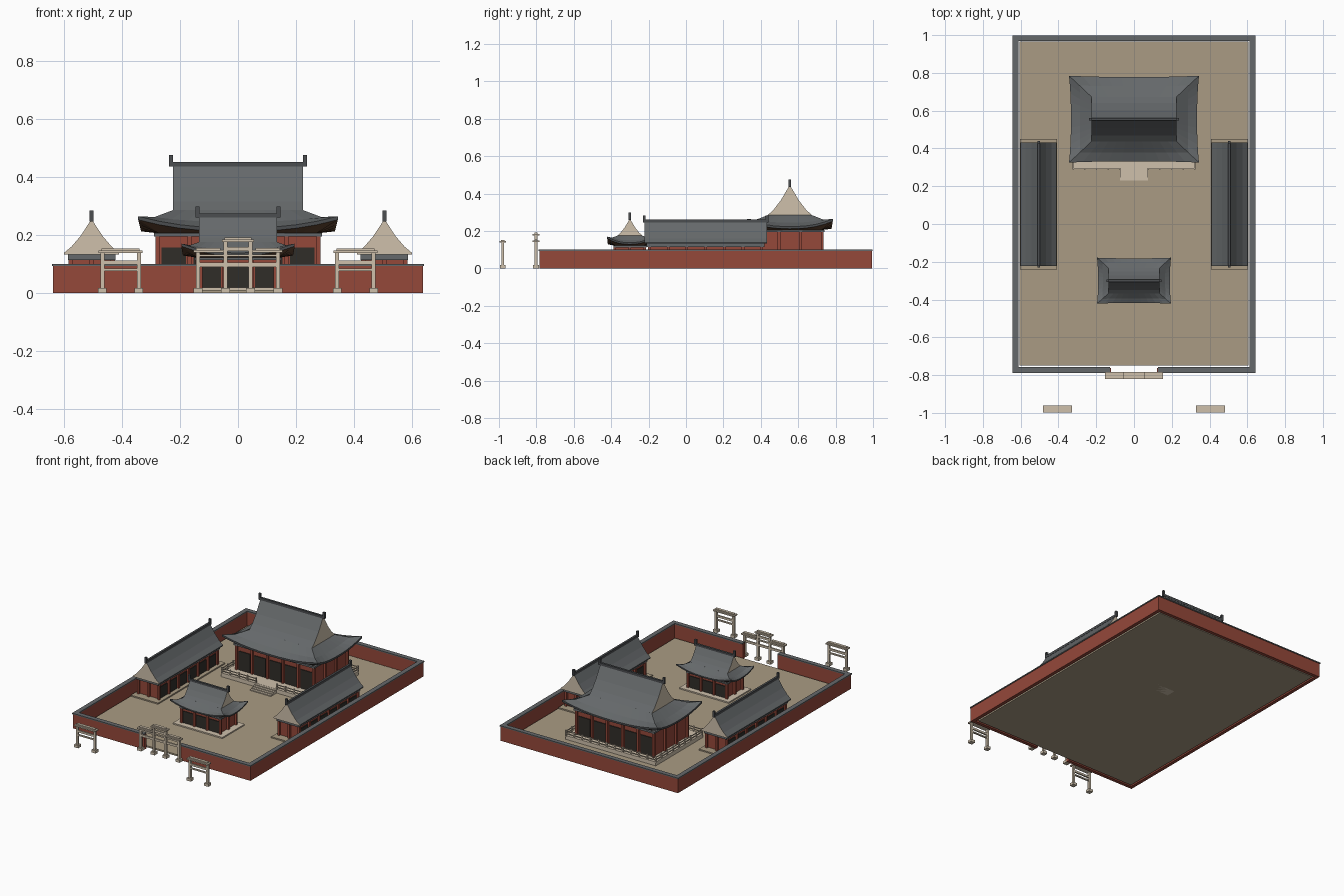
import bpy, bmesh
from mathutils import Vector

if "Cube" in bpy.data.objects:
    bpy.data.objects.remove(bpy.data.objects["Cube"])

def material(name, rgb):
    m = bpy.data.materials.new(name)
    m.diffuse_color = (*rgb, 1)
    m.use_nodes = True
    m.node_tree.nodes["Principled BSDF"].inputs["Base Color"].default_value = m.diffuse_color
    return m

RED = material("red_wood", (0.30, 0.065, 0.042))
ROOF = material("roof_tile", (0.13, 0.14, 0.145))
RIDGE = material("ridge_tile", (0.07, 0.075, 0.08))
STONE = material("pale_stone", (0.62, 0.53, 0.41))
GROUND = material("paving", (0.40, 0.33, 0.23))
DARK = material("door_panel", (0.03, 0.026, 0.022))
WOOD = material("eave_wood", (0.13, 0.065, 0.035))

def finish(name, bm, mats):
    bmesh.ops.recalc_face_normals(bm, faces=bm.faces)
    me = bpy.data.meshes.new(name)
    bm.to_mesh(me)
    bm.free()
    for m in mats:
        me.materials.append(m)
    ob = bpy.data.objects.new(name, me)
    bpy.context.collection.objects.link(ob)
    return ob

def boxes(name, mat, items):
    """One object from boxes given as (x0, x1, y0, y1, z0, z1)."""
    bm = bmesh.new()
    for x0, x1, y0, y1, z0, z1 in items:
        vs = bmesh.ops.create_cube(bm, size=1)["verts"]
        for v in vs:
            v.co = Vector(((x0 + x1) / 2 + v.co.x * (x1 - x0),
                           (y0 + y1) / 2 + v.co.y * (y1 - y0),
                           (z0 + z1) / 2 + v.co.z * (z1 - z0)))
    return finish(name, bm, [mat])

def cbox(x, y, hx, hy, z0, z1):
    return (x - hx, x + hx, y - hy, y + hy, z0, z1)

def gable_roof(name, cx, cy, half_len, half_w, z0, z1, along_x, lip=0.0):
    """Concave tiled slopes with stone gable ends."""
    h = z1 - z0
    prof = [(half_w, z0 - lip), (half_w, z0), (0.72 * half_w, z0 + 0.20 * h),
            (0.40 * half_w, z0 + 0.52 * h), (0.03 * half_w, z1)]
    prof += [(-a, z) for a, z in reversed(prof)]
    if not lip:
        prof = prof[1:-1]
    bm = bmesh.new()
    ends = []
    for s in (-half_len, half_len):
        ends.append([bm.verts.new((cx + s, cy + a, z) if along_x else (cx + a, cy + s, z))
                     for a, z in prof])
    n = len(prof)
    for i in range(n):
        j = (i + 1) % n
        bm.faces.new((ends[0][i], ends[0][j], ends[1][j], ends[1][i]))
    for e in ends:
        bm.faces.new(e).material_index = 1
    finish(name, bm, [ROOF, STONE])

def ridge(name, cx, cy, half, z0, z1, ztop, along_x):
    """Ridge beam with an upright finial at each end."""
    items = [(-half, half, z0, z1)]
    items += [(s * (half - 0.007) - 0.007, s * (half - 0.007) + 0.007, z0, ztop) for s in (-1, 1)]
    out = []
    for a0, a1, b0, b1 in items:
        out.append((cx + a0, cx + a1, cy - 0.007, cy + 0.007, b0, b1) if along_x
                   else (cx - 0.007, cx + 0.007, cy + a0, cy + a1, b0, b1))
    boxes(name, RIDGE, out)

def skirt_roof(name, cx, cy, inner, eave, body, z_in, z_eave, lift, z_body, thick):
    """Hipped skirt with upswept corners, closed below by a wooden soffit."""
    n = 10
    ts = [-1 + 2 * i / n for i in range(n)]
    def ring(hx, hy, z, up, flare):
        pts = []
        for sx, sy, ux, uy in ((0, -1, 1, 0), (1, 0, 0, 1), (0, 1, -1, 0), (-1, 0, 0, -1)):
            for t in ts:
                k = abs(t) ** 2.5
                f = 1 + flare * k
                pts.append((cx + (sx + ux * t) * hx * f, cy + (sy + uy * t) * hy * f, z + up * k))
        return pts
    ex, ey = eave
    ix, iy = inner
    mx, my = ix + 0.55 * (ex - ix), iy + 0.55 * (ey - iy)
    zm = z_in + 0.66 * (z_eave - z_in)
    bm = bmesh.new()
    rings = [[bm.verts.new(p) for p in r] for r in (
        ring(ix, iy, z_in, 0, 0), ring(mx, my, zm, lift * 0.42, 0.01), ring(ex, ey, z_eave, lift, 0.03),
        ring(ex, ey, z_eave - thick, lift, 0.03), ring(*body, z_body, 0, 0))]
    m = len(rings[0])
    for k in range(4):
        for i in range(m):
            j = (i + 1) % m
            f = bm.faces.new((rings[k][i], rings[k][j], rings[k + 1][j], rings[k + 1][i]))
            f.material_index = (0, 0, 1, 2)[k]
    bm.faces.new(rings[0])
    bm.faces.new(rings[4]).material_index = 2
    finish(name, bm, [ROOF, RIDGE, WOOD])

def hall_body(name, cx, cy, hx, hy, z0, z1, nx, ny, doors_x):
    """Red walls, columns round the edge and dark doors on the two long sides."""
    boxes(name + "_walls", RED, [cbox(cx, cy, hx - 0.006, hy - 0.006, z0, z1)])
    cols, doors = [], []
    c = 0.007
    for i in range(nx + 1):
        x = cx - hx + 2 * hx * i / nx
        cols += [cbox(x, cy + s * hy, c, c, z0, z1) for s in (-1, 1)]
    for i in range(1, ny):
        y = cy - hy + 2 * hy * i / ny
        cols += [cbox(cx + s * hx, y, c, c, z0, z1) for s in (-1, 1)]
    n, h = (nx, hx) if doors_x else (ny, hy)
    for i in range(n):
        p = -h + h * (2 * i + 1) / n
        w = h / n * 0.76
        zt = z0 + 0.74 * (z1 - z0)
        for s in (-1, 1):
            doors.append(cbox(cx + p, cy + s * (hy - 0.005), w, 0.004, z0, zt) if doors_x
                         else cbox(cx + s * (hx - 0.005), cy + p, 0.004, w, z0, zt))
    boxes(name + "_columns", RED, cols)
    boxes(name + "_doors", DARK, doors)

# courtyard floor and enclosing wall
boxes("courtyard_floor", GROUND, [(-0.605, 0.605, -0.75, 0.965, 0, 0.01)])
def wall_parts(w, e, z0, z1):
    X, Y0, Y1, g = 0.642 - e, -0.788 + e, 0.998 - e, 0.127 - e
    return [(-X, X, Y1 - w, Y1, z0, z1),
            (-X, -X + w, Y0, Y1 - w, z0, z1), (X - w, X, Y0, Y1 - w, z0, z1),
            (-X + w, -g, Y0, Y0 + w, z0, z1), (g, X - w, Y0, Y0 + w, z0, z1)]
boxes("perimeter_wall", RED, wall_parts(0.022, 0.004, 0, 0.093))
boxes("wall_cap", ROOF, wall_parts(0.03, 0, 0.093, 0.1))

# main hall
boxes("main_platform", STONE, [(-0.325, 0.325, 0.29, 0.775, 0, 0.035)])
boxes("main_steps", STONE, [(-0.075, 0.075, 0.29 - 0.015 * (4 - i), 0.292, 0, 0.01 + 0.006 * (i + 1))
                            for i in range(4)])
hall_body("main_hall", 0, 0.555, 0.278, 0.173, 0.035, 0.2, 5, 3, True)
boxes("main_hall_beam", ROOF, [cbox(0, 0.555, 0.29, 0.185, 0.194, 0.206)])
skirt_roof("main_lower_roof", 0, 0.555, (0.225, 0.118), (0.334, 0.223), (0.27, 0.17),
           0.285, 0.224, 0.04, 0.205, 0.012)
gable_roof("main_upper_roof", 0, 0.555, 0.225, 0.12, 0.283, 0.44, True)
ridge("main_ridge", 0, 0.555, 0.238, 0.436, 0.452, 0.476, True)

# balustrade round the main platform, open at the steps
rails, posts = [], []
for x0, x1, y0, y1 in ((-0.322, -0.075, 0.293, 0.293), (0.075, 0.322, 0.293, 0.293),
                       (-0.322, 0.322, 0.772, 0.772), (-0.322, -0.322, 0.293, 0.772),
                       (0.322, 0.322, 0.293, 0.772)):
    for z in (0.045, 0.06):
        rails.append((x0 - 0.002, x1 + 0.002, y0 - 0.002, y1 + 0.002, z, z + 0.005))
    n = max(1, round((x1 - x0 + y1 - y0) / 0.06))
    for i in range(n + 1):
        posts.append(cbox(x0 + (x1 - x0) * i / n, y0 + (y1 - y0) * i / n, 0.0035, 0.0035, 0.03, 0.07))
boxes("balustrade_rails", STONE, rails)
boxes("balustrade_posts", STONE, posts)

# front hall
boxes("front_platform", STONE, [cbox(0, -0.3, 0.178, 0.115, 0, 0.018)])
hall_body("front_hall", 0, -0.3, 0.14, 0.08, 0.018, 0.12, 3, 2, True)
boxes("front_hall_beam", ROOF, [cbox(0, -0.3, 0.148, 0.088, 0.113, 0.122)])
skirt_roof("front_lower_roof", 0, -0.3, (0.135, 0.067), (0.19, 0.118), (0.135, 0.075),
           0.175, 0.138, 0.032, 0.12, 0.009)
gable_roof("front_upper_roof", 0, -0.3, 0.135, 0.069, 0.173, 0.262, True)
ridge("front_ridge", 0, -0.3, 0.146, 0.26, 0.273, 0.298, True)

# side halls
for s, side in ((-1, "left"), (1, "right")):
    x, y = s * 0.505, 0.105
    boxes(side + "_hall_platform", GROUND, [cbox(x, y, 0.098, 0.345, 0, 0.018)])
    hall_body(side + "_hall", x, y, 0.073, 0.3, 0.018, 0.118, 2, 6, False)
    boxes(side + "_hall_beam", ROOF, [cbox(x, y, 0.082, 0.315, 0.114, 0.136)])
    gable_roof(side + "_hall_roof", x, y, 0.327, 0.095, 0.138, 0.25, False, 0.006)
    ridge(side + "_hall_ridge", x, y, 0.335, 0.246, 0.262, 0.284, False)

# gateways: posts on stone bases, crossbeams and slab roofs
def gateway(name, cx, cy, posts, beams, roofs):
    parts = []
    for px, h in posts:
        parts.append(cbox(cx + px, cy, 0.015, 0.015, 0, 0.017))
        parts.append(cbox(cx + px, cy, 0.007, 0.007, 0.017, h))
    boxes(name + "_posts", STONE, parts)
    boxes(name + "_beams", STONE, [(cx + a, cx + b, cy - 0.005, cy + 0.005, z0, z1)
                                   for a, b, z0, z1 in beams])
    slabs = []
    for a, b, z in roofs:
        slabs.append((cx + a, cx + b, cy - 0.018, cy + 0.018, z, z + 0.008))
        slabs.append((cx + a + 0.01, cx + b - 0.01, cy - 0.009, cy + 0.009, z + 0.008, z + 0.015))
    boxes(name + "_roofs", STONE, slabs)

for s, side in ((-1, "left"), (1, "right")):
    gateway(side + "_gateway", s * 0.405, -0.98, [(-0.063, 0.139), (0.063, 0.139)],
            [(-0.07, 0.07, 0.098, 0.111), (-0.063, 0.063, 0.076, 0.084)], [(-0.076, 0.076, 0.138)])
gateway("central_gateway", 0, -0.802,
        [(-0.138, 0.142), (-0.043, 0.177), (0.043, 0.177), (0.138, 0.142)],
        [(-0.145, 0.145, 0.09, 0.104), (-0.138, 0.138, 0.125, 0.133), (-0.05, 0.05, 0.145, 0.158)],
        [(-0.154, -0.05, 0.14), (0.05, 0.154, 0.14), (-0.056, 0.056, 0.176)])
